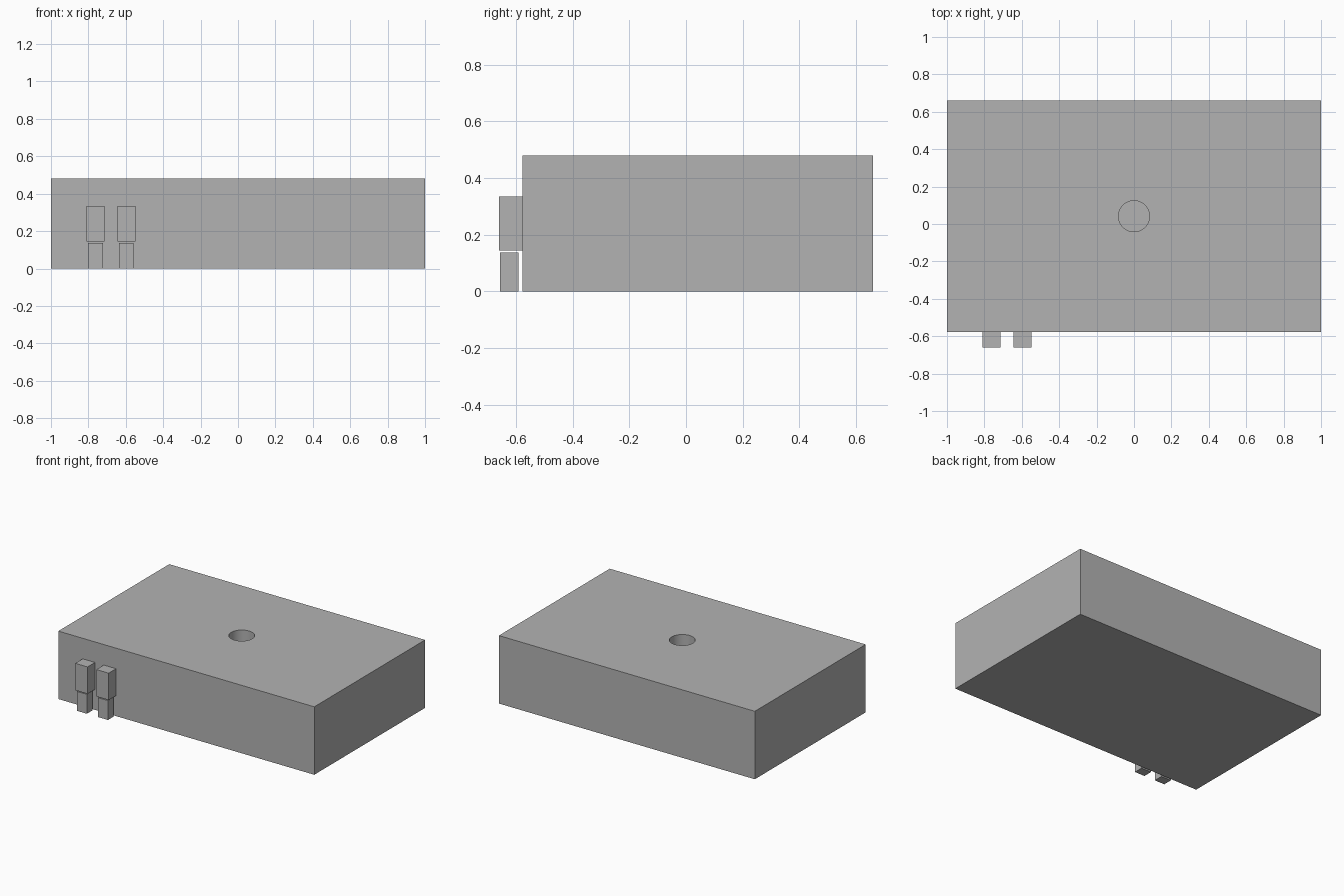
import bpy
import bmesh
import math
from mathutils import Matrix, Vector

old = bpy.data.objects.get("Cube")
if old:
    bpy.data.objects.remove(old, do_unlink=True)

GREY = (0.45, 0.45, 0.45, 1)
grey = bpy.data.materials.new("plain grey")
grey.use_nodes = True
grey.diffuse_color = GREY
grey.node_tree.nodes["Principled BSDF"].inputs["Base Color"].default_value = GREY


def add_object(name, bm):
    mesh = bpy.data.meshes.new(name)
    bm.to_mesh(mesh)
    bm.free()
    mesh.materials.append(grey)
    obj = bpy.data.objects.new(name, mesh)
    bpy.context.collection.objects.link(obj)
    return obj


def box(name, low, high):
    low, high = Vector(low), Vector(high)
    bm = bmesh.new()
    place = Matrix.Translation((low + high) / 2) @ Matrix.Diagonal((high - low).to_4d())
    bmesh.ops.create_cube(bm, size=1, matrix=place)
    return add_object(name, bm)


# Main block
FRONT, BACK, TOP = -0.577, 0.66, 0.48
body = box("body", (-1, FRONT, 0), (1, BACK, TOP))

# Round blind hole sunk into the middle of the top
DEPTH = 0.3
bm = bmesh.new()
bmesh.ops.create_cone(
    bm, cap_ends=True, segments=48, radius1=0.083, radius2=0.083, depth=DEPTH * 2,
    matrix=Matrix.Translation((0, (FRONT + BACK) / 2, TOP)))
cutter = add_object("hole_cutter", bm)
cutter.hide_render = True
cutter.hide_set(True)
hole = body.modifiers.new("hole", "BOOLEAN")
hole.operation = "DIFFERENCE"
hole.solver = "EXACT"
hole.object = cutter

# Apply the cut and drop the cutter
bpy.context.view_layer.update()
cut_mesh = bpy.data.meshes.new_from_object(
    body.evaluated_get(bpy.context.evaluated_depsgraph_get()))
body.modifiers.clear()
body.data = cut_mesh
bpy.data.objects.remove(cutter, do_unlink=True)

# Smooth only the curved wall of the hole
bpy.ops.object.select_all(action="DESELECT")
body.select_set(True)
bpy.context.view_layer.objects.active = body
bpy.ops.object.shade_smooth_by_angle(angle=math.radians(30))

# Two pairs of blocks on the front: a holder with a narrower peg below
for side, x in (("right", -0.762), ("left", -0.597)):
    box(side + "_holder", (x - 0.048, -0.66, 0.145), (x + 0.048, FRONT, 0.335))
    box(side + "_peg", (x - 0.039, -0.655, 0), (x + 0.039, -0.59, 0.137))
